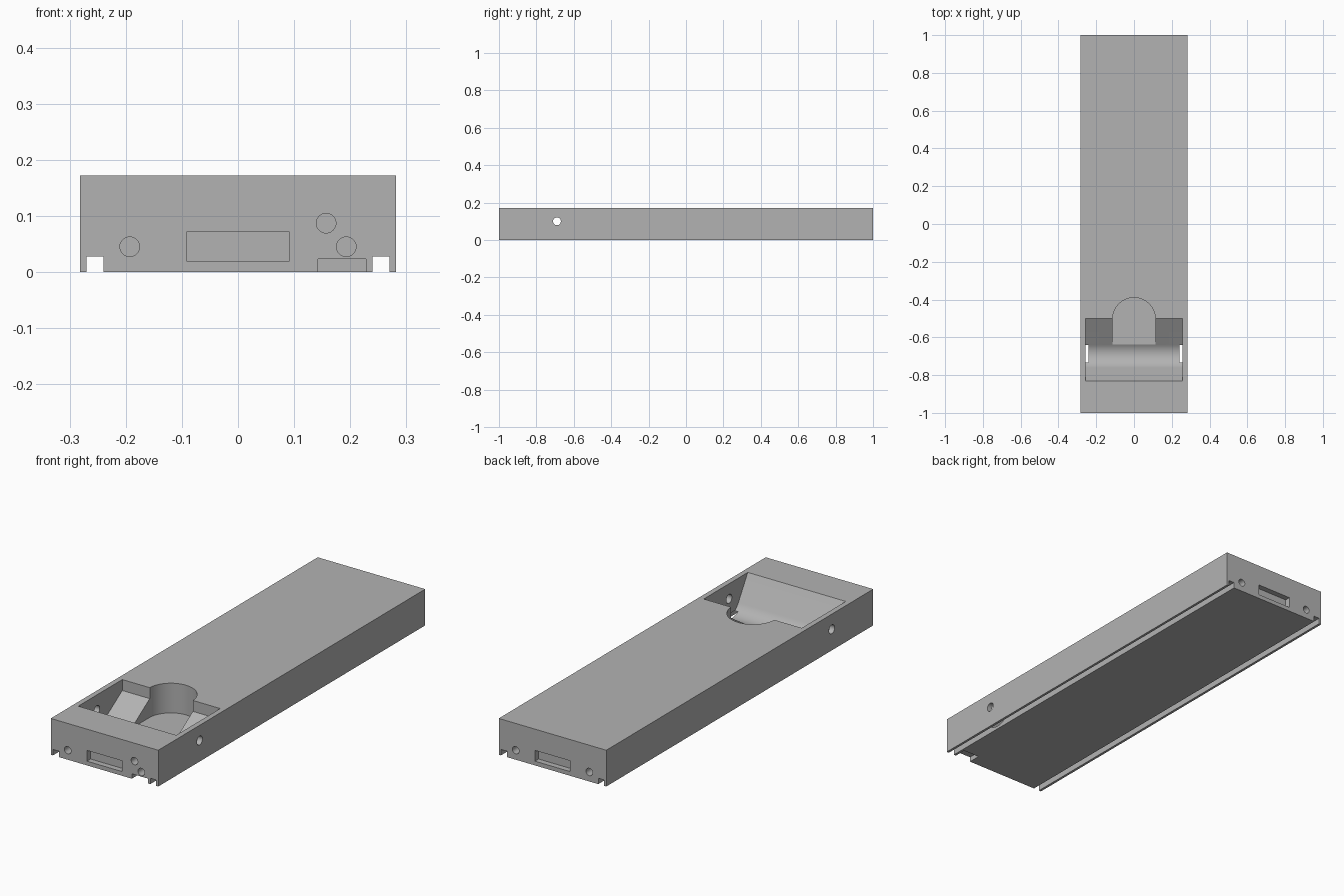
import bpy, bmesh
from math import sin, cos, pi, radians
from mathutils import Vector

cube = bpy.data.objects.get("Cube")
if cube:
    bpy.data.objects.remove(cube, do_unlink=True)

W, L, H = 0.282, 1.0, 0.172      # half width, half length, height

grey = bpy.data.materials.new("plain grey")
grey.use_nodes = True
colour = (0.45, 0.45, 0.45, 1)
grey.diffuse_color = colour
grey.node_tree.nodes["Principled BSDF"].inputs["Base Color"].default_value = colour


def prism(name, outline, axis, lo, hi):
    """Extrude a 2D outline along an axis; outline uses the other two axes in order."""
    def place(p, d):
        c = list(p)
        c.insert("xyz".index(axis), d)
        return Vector(c)
    bm = bmesh.new()
    face = bm.faces.new([bm.verts.new(place(p, lo)) for p in outline])
    new = bmesh.ops.extrude_face_region(bm, geom=[face])["geom"]
    step = place((0, 0), hi - lo)
    bmesh.ops.translate(bm, vec=step, verts=[v for v in new if isinstance(v, bmesh.types.BMVert)])
    bmesh.ops.recalc_face_normals(bm, faces=bm.faces)
    mesh = bpy.data.meshes.new(name)
    bm.to_mesh(mesh)
    bm.free()
    mesh.materials.append(grey)
    obj = bpy.data.objects.new(name, mesh)
    bpy.context.collection.objects.link(obj)
    return obj


def rect(a0, b0, a1, b1):
    return [(a0, b0), (a1, b0), (a1, b1), (a0, b1)]


def arc(a, b, r, start, end, n):
    angles = [radians(start + (end - start) * i / n) for i in range(n + 1)]
    return [(a + r * cos(t), b + r * sin(t)) for t in angles]


def circle(a, b, r, n=32):
    return arc(a, b, r, 0, 360, n)[:-1]


body = prism("body", rect(-W, 0, W, H), "y", -L, L)
cutters = []


def cut(*args):
    cutters.append(prism(*args))


# Pocket: steep front slope, round trough, shallow back ramp, short back wall
trough = arc(-0.687, 0.10, 0.085, 211.6, 303, 20)
pocket = [(-0.83, H)] + trough + [(-0.50, 0.12), (-0.50, 0.3), (-0.83, 0.3)]
cut("pocket_cutter", pocket, "x", -0.257, 0.257)

# Finger scoop with a round back end
scoop = [(-0.113, -0.66), (0.113, -0.66)] + arc(0, -0.503, 0.113, 0, 180, 32)
cut("finger_scoop_cutter", scoop, "z", 0.031, 0.3)

# Cross hole through both side walls
cut("cross_hole_cutter", circle(-0.69, 0.10, 0.021), "x", -0.4, 0.4)

# Rail grooves along the underside
for s in (-1, 1):
    a, b = sorted((s * 0.24, s * 0.27))
    cut("groove_cutter", rect(a, -0.1, b, 0.028), "y", -1.2, 1.2)

# Shallow slot and blind pin holes in both ends
for s in (-1, 1):
    def end_cut(name, outline, depth):
        cut(name, outline, "y", *sorted((s * (L - depth), s * 1.1)))
    end_cut("slot_cutter", rect(-0.092, 0.02, 0.092, 0.071), 0.027)
    for x in (-0.193, 0.193):
        end_cut("pin_hole_cutter", circle(x, 0.045, 0.0175), 0.08)
    if s < 0:
        # Extra hole and underside notch at the front only
        end_cut("upper_hole_cutter", circle(0.157, 0.087, 0.0175), 0.08)
        end_cut("notch_cutter", rect(0.143, -0.1, 0.228, 0.023), 0.06)

# Carve the body, then drop the cutters
bpy.ops.object.select_all(action="DESELECT")
bpy.context.view_layer.objects.active = body
body.select_set(True)
for c in cutters:
    c.hide_render = True
    mod = body.modifiers.new(c.name, "BOOLEAN")
    mod.operation = "DIFFERENCE"
    mod.solver = "EXACT"
    mod.object = c
    bpy.ops.object.modifier_apply(modifier=mod.name)
for c in cutters:
    bpy.data.objects.remove(c, do_unlink=True)

bpy.ops.object.shade_smooth_by_angle(angle=radians(30))
